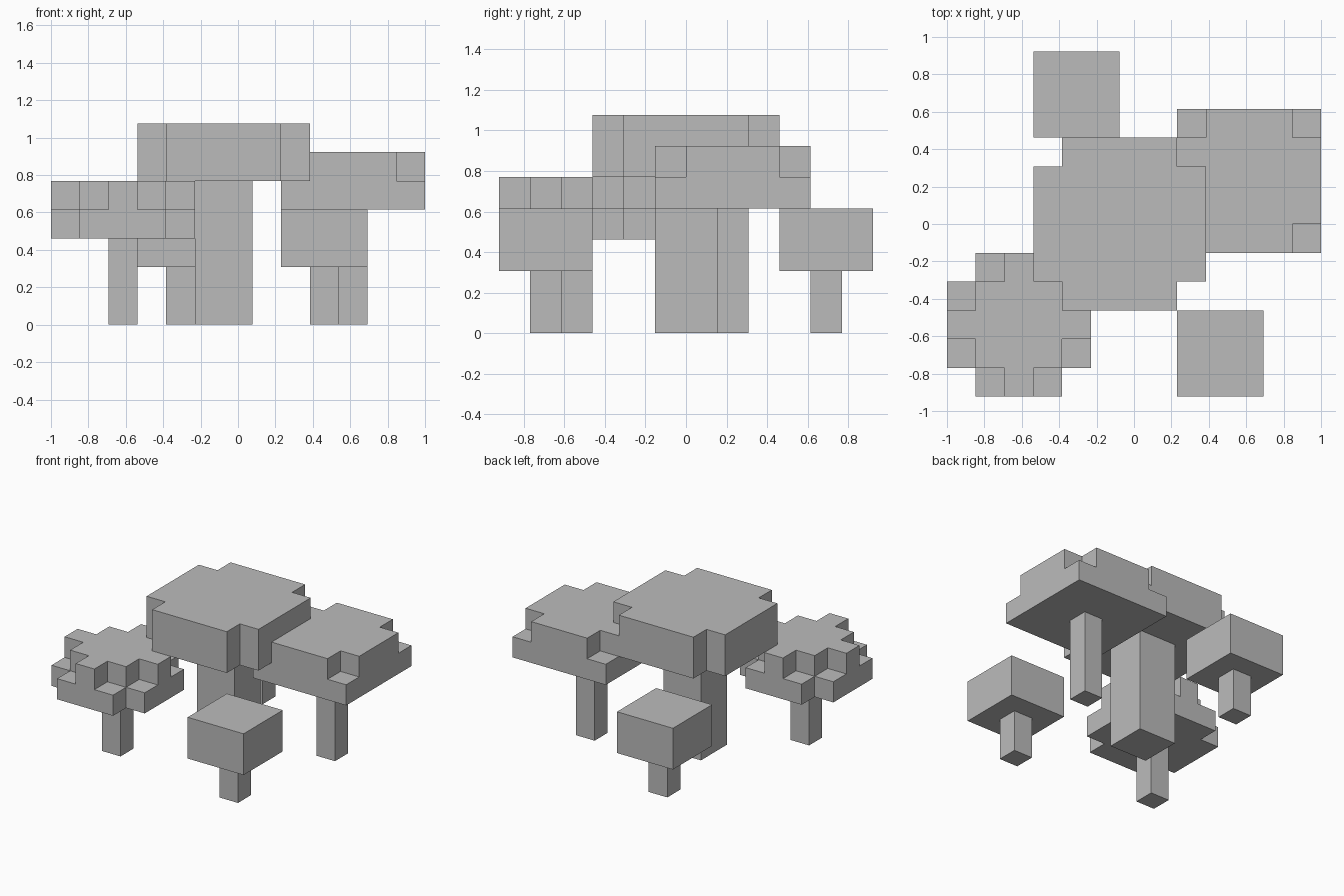
import bpy
import bmesh

if "Cube" in bpy.data.objects:
    bpy.data.objects.remove(bpy.data.objects["Cube"], do_unlink=True)

U = 2 / 13  # size of one block

grey = bpy.data.materials.new("plain grey")
grey.use_nodes = True
grey.diffuse_color = (0.5, 0.5, 0.5, 1)
grey.node_tree.nodes["Principled BSDF"].inputs["Base Color"].default_value = (0.5, 0.5, 0.5, 1)


# Quarter outlines, in blocks from the centre, repeated by quarter turns
def square(h):
    return [(h, h)]


def notched(h):
    return [(h, h - 1), (h - 1, h - 1), (h - 1, h)]


def stepped(h):
    return [(h, h - 2), (h - 1, h - 2), (h - 1, h - 1), (h - 2, h - 1), (h - 2, h)]


def prism(name, centre, layers):
    """Stack of extruded outlines; each layer is (quarter outline, bottom, top)."""
    bm = bmesh.new()
    for quarter, bottom, top in layers:
        outline, pts = [], quarter
        for _ in range(4):
            outline += pts
            pts = [(-y, x) for x, y in pts]
        verts = [bm.verts.new((x * U, y * U, bottom * U)) for x, y in outline]
        base = bm.faces.new(verts)
        ext = bmesh.ops.extrude_face_region(bm, geom=[base], use_keep_orig=True)
        moved = [g for g in ext["geom"] if isinstance(g, bmesh.types.BMVert)]
        bmesh.ops.translate(bm, verts=moved, vec=(0, 0, (top - bottom) * U))
    bmesh.ops.recalc_face_normals(bm, faces=bm.faces)
    mesh = bpy.data.meshes.new(name)
    bm.to_mesh(mesh)
    bm.free()
    mesh.materials.append(grey)
    obj = bpy.data.objects.new(name, mesh)
    obj.location = (centre[0] * U, centre[1] * U, 0)
    bpy.context.collection.objects.link(obj)


def mushroom(name, centre, stem_half, stem_height, cap_layers):
    prism(name + "_stem", centre, [(square(stem_half), 0, stem_height)])
    prism(name + "_cap", centre, cap_layers)


# Tall central mushroom
mushroom("large", (-0.5, 0), 1, 5, [(notched(3), 5, 7)])
# Wide mushroom on the left, with its upper corners cut away
mushroom("medium", (4, 1.5), 0.5, 4, [(square(2.5), 4, 5), (notched(2.5), 5, 6)])
# Rounded mushroom at the front right
mushroom("rounded", (-4, -3.5), 0.5, 3, [(notched(2.5), 3, 4), (stepped(2.5), 4, 5)])
# Two small block mushrooms
for name, centre in (("front_small", (3, -4.5)), ("back_small", (-2, 4.5))):
    mushroom(name, centre, 0.5, 2, [(square(1.5), 2, 4)])
